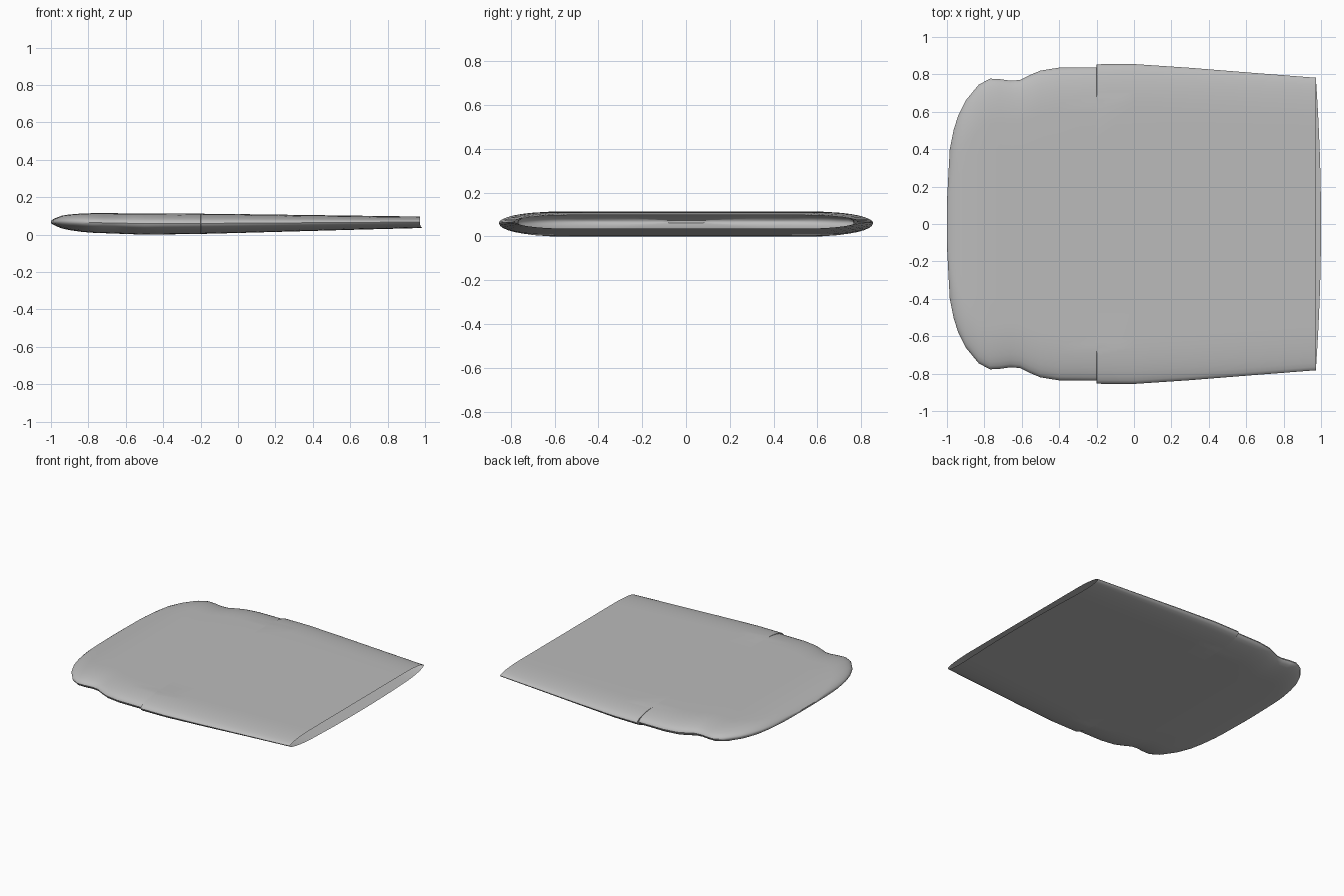
import bpy, bmesh, math

# Remove the default cube only
cube = bpy.data.objects.get("Cube")
if cube:
    bpy.data.objects.remove(cube, do_unlink=True)

grey = bpy.data.materials.new("plain grey")
grey.use_nodes = True
colour = (0.5, 0.5, 0.5, 1)
grey.diffuse_color = colour
grey.node_tree.nodes["Principled BSDF"].inputs["Base Color"].default_value = colour

# Plan outline from rounded nose to open end: x, half width
OUTLINE = [(-1, .12), (-.985, .4), (-.965, .5), (-.94, .58), (-.9, .66), (-.83, .745),
           (-.77, .777), (-.72, .775), (-.66, .766), (-.61, .77), (-.56, .795), (-.5, .82),
           (-.4, .836), (-.2, .838), (-.199, .854), (0, .855), (.3, .835), (.65, .807), (.972, .782)]
# Side profile: x, underside height, top height
PROFILE = [(-1, .062, .074), (-.98, .048, .088), (-.94, .033, .102), (-.88, .02, .111),
           (-.8, .011, .115), (-.5, 0, .114), (-.2, .004, .112), (0, .009, .11), (.972, .036, .097)]
EDGE_STEPS = 8
FLAT_STEPS = 8


def profile_at(x):
    for (x0, b0, t0), (x1, b1, t1) in zip(PROFILE, PROFILE[1:]):
        if x <= x1:
            f = (x - x0) / (x1 - x0)
            return b0 + f * (b1 - b0), t0 + f * (t1 - t0)
    return PROFILE[-1][1:]


def half_section(width, low, high):
    """Points over one face, from the -y rim to the +y rim."""
    rim_z = low + (high - low) * .52
    edge = min(.24, width * .6)
    flat = width - edge
    rise = [(flat + edge * math.cos(a), math.sin(a))
            for a in (math.pi / 2 * i / EDGE_STEPS for i in range(EDGE_STEPS + 1))]
    middle = [(flat - 2 * flat * i / FLAT_STEPS, 1) for i in range(1, FLAT_STEPS)]
    arc = [(-y, s) for y, s in rise] + [(-y, s) for y, s in middle] + rise[::-1]
    top = [(y, rim_z + s * (high - rim_z)) for y, s in arc]
    bottom = [(y, rim_z - s * (rim_z - low)) for y, s in arc]
    return top, bottom


# Hollow shell, lofted along x and left open at the +x end
bm = bmesh.new()
rings = []
for i, (x, width) in enumerate(OUTLINE):
    top, bottom = half_section(width, *profile_at(x))
    ring = [bm.verts.new((x, y, z)) for y, z in top]
    for y, z in bottom[-2:0:-1]:
        # The lower lip bows out past the straight upper lip
        bow = .028 * (1 - (y / width) ** 2) if i == len(OUTLINE) - 1 else 0
        ring.append(bm.verts.new((x + bow, y, z)))
    rings.append(ring)

for a, b in zip(rings, rings[1:]):
    for j in range(len(a)):
        k = (j + 1) % len(a)
        bm.faces.new((a[j], b[j], b[k], a[k]))
bm.faces.new(rings[0])
bmesh.ops.recalc_face_normals(bm, faces=bm.faces)

mesh = bpy.data.meshes.new("flat_shell")
bm.to_mesh(mesh)
bm.free()
mesh.materials.append(grey)
shell = bpy.data.objects.new("flat_shell", mesh)
bpy.context.collection.objects.link(shell)
bpy.context.view_layer.objects.active = shell
shell.select_set(True)
bpy.ops.object.shade_smooth_by_angle(angle=math.radians(40))
